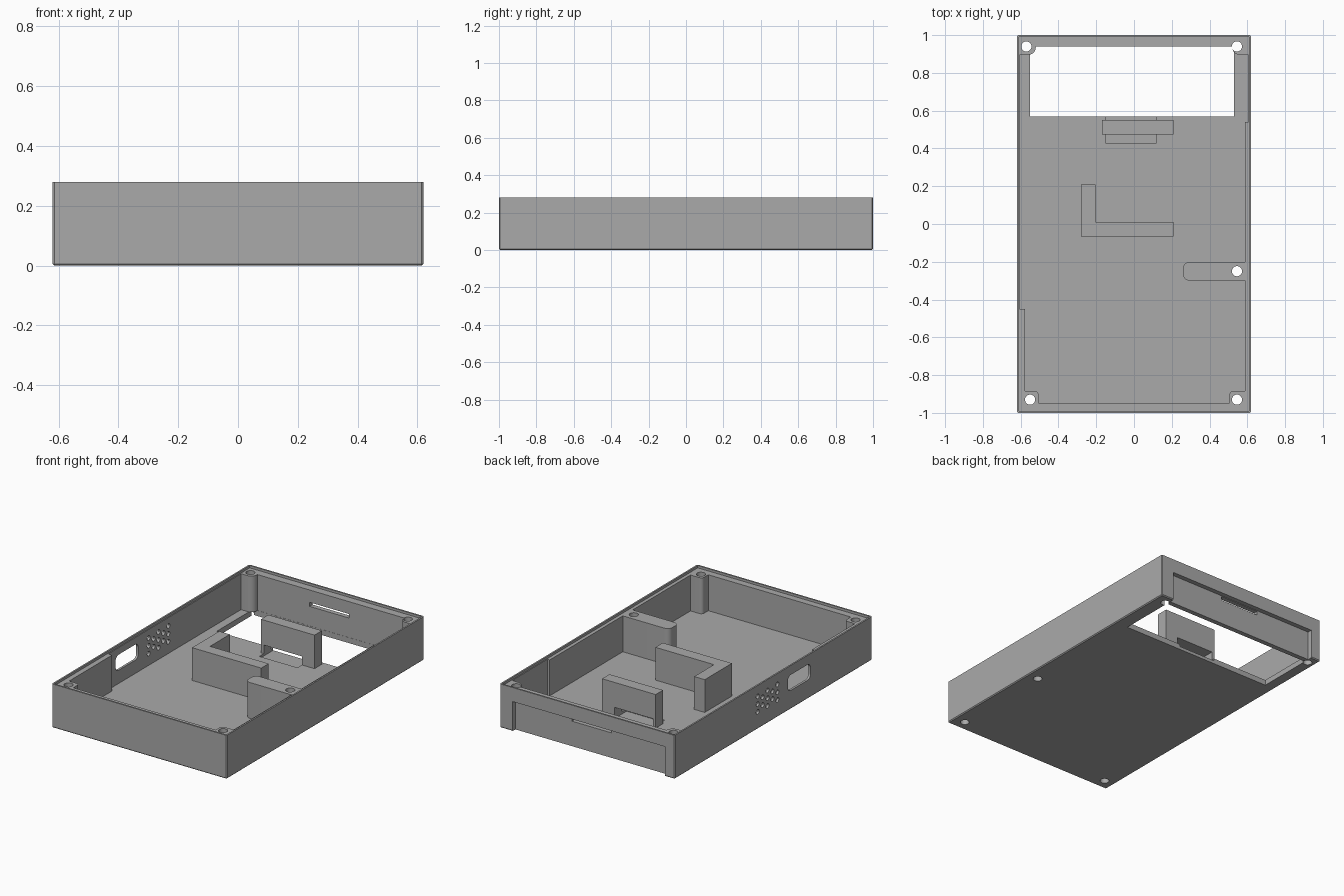
import bpy, bmesh, math
from mathutils import Matrix, Vector

if "Cube" in bpy.data.objects:
    bpy.data.objects.remove(bpy.data.objects["Cube"], do_unlink=True)

grey = bpy.data.materials.new("plain grey")
grey.use_nodes = True
grey.diffuse_color = (0.4, 0.4, 0.4, 1)
grey.node_tree.nodes["Principled BSDF"].inputs["Base Color"].default_value = (0.4, 0.4, 0.4, 1)


def finish(name, bm):
    bmesh.ops.recalc_face_normals(bm, faces=bm.faces)
    mesh = bpy.data.meshes.new(name)
    bm.to_mesh(mesh)
    bm.free()
    mesh.materials.append(grey)
    obj = bpy.data.objects.new(name, mesh)
    bpy.context.collection.objects.link(obj)
    return obj


def box(name, x, y, z, radius=0, pick=None, segments=6):
    """Box from ranges; edges chosen by pick(direction, midpoint) are rounded."""
    bm = bmesh.new()
    bmesh.ops.create_cube(bm, size=1)
    for v in bm.verts:
        v.co = Vector([(r[0] + r[1]) / 2 + c * (r[1] - r[0]) for r, c in zip((x, y, z), v.co)])
    if radius:
        edges = [e for e in bm.edges
                 if pick((e.verts[1].co - e.verts[0].co).normalized(),
                         (e.verts[0].co + e.verts[1].co) / 2)]
        bmesh.ops.bevel(bm, geom=edges, offset=radius, segments=segments,
                        profile=0.5, affect='EDGES')
    return finish(name, bm)


def drills(name, centres, radius, depth, turn):
    """Group of separate cylinders used for drilling."""
    bm = bmesh.new()
    for c in centres:
        bmesh.ops.create_cone(bm, cap_ends=True, segments=24, radius1=radius, radius2=radius,
                              depth=depth, matrix=Matrix.Translation(c) @ turn)
    return finish(name, bm)


def cut(obj, *cutters):
    bpy.context.view_layer.objects.active = obj
    for c in cutters:
        mod = obj.modifiers.new("cut", 'BOOLEAN')
        mod.operation = 'DIFFERENCE'
        mod.solver = 'EXACT'
        mod.object = c
        bpy.ops.object.modifier_apply(modifier=mod.name)


FLOOR, LEDGE, TOP = 0.035, 0.265, 0.28

# Outer case with a fine chamfer on the lower and upright edges
case = box("case", (-0.62, 0.62), (-1, 1), (0, TOP), 0.006,
           lambda d, m: abs(d.z) > 0.9 or m.z < 0.01, 1)

# Cutters for the case
lip = box("lip_cutter", (-0.61, 0.61), (-0.99, 0.99), (LEDGE, 0.4))
cavity = box("cavity_cutter", (-0.605, 0.605), (-0.947, 0.94), (FLOOR, 0.35))
window = box("window_cutter", (-0.55, 0.53), (0.57, 0.939), (-0.1, 0.05))
recess = box("back_recess_cutter", (-0.55, 0.53), (0.97, 1.1), (-0.1, 0.19))
card_slot = box("card_slot_cutter", (-0.15, 0.13), (0.9, 1.05), (0.16, 0.186))
port = box("port_cutter", (-0.7, -0.59), (-0.375, -0.145), (0.12, 0.22), 0.03,
           lambda d, m: abs(d.x) > 0.9)
pocket = box("pocket_cutter", (-0.15, 0.12), (0.43, 0.6), (0.02, 0.09))

vents = drills("vent_cutter",
               [Vector((-0.62, 0.06 + 0.05 * i, 0.16 + 0.05 * j / 2))
                for i in range(-2, 3)
                for j in ((-2, 0, 2) if i % 2 == 0 else (-1, 1))],
               0.015, 0.1, Matrix.Rotation(math.pi / 2, 4, 'Y'))
screws = drills("screw_cutter",
                [Vector((x, y, 0.15)) for x, y in
                 ((-0.57, 0.94), (0.545, 0.94), (-0.55, -0.93), (0.545, -0.93), (0.545, -0.25))],
                0.027, 0.6, Matrix.Identity(4))

cut(case, lip, cavity, window, recess, card_slot, port, pocket, vents, screws)
parts = [case]

# Corner screw posts, mirrored left and right
for side, s in (("right", -1), ("left", 1)):
    def inner(d, m, s=s):
        return abs(d.z) > 0.9 and m.x * s < 0.55 and abs(m.y) < 0.92
    xs = sorted((s * 0.52, s * 0.612))
    back = box("back_post_" + side, xs, (0.895, 0.968), (0.035, LEDGE), 0.04, inner)
    xs = sorted((s * 0.505, s * 0.612))
    front = box("front_post_" + side, xs, (-0.985, -0.885), (0.02, LEDGE), 0.02, inner)
    for post in (back, front):
        cut(post, screws)
        parts.append(post)

# Thickened side walls
parts.append(box("left_wall_liner", (0.588, 0.612), (-0.95, 0.54), (0.02, LEDGE)))
parts.append(box("right_wall_liner", (-0.612, -0.577), (-0.95, -0.45), (0.02, LEDGE)))

# Side screw rib with a rounded inner end
rib = box("screw_rib", (0.26, 0.612), (-0.3, -0.2), (0.02, LEDGE), 0.035,
          lambda d, m: abs(d.z) > 0.9 and m.x < 0.3)
cut(rib, screws)
parts.append(rib)

# Corner-shaped holder
holder = box("corner_holder", (-0.28, 0.21), (-0.065, 0.21), (0.02, 0.245))
notch = box("holder_cutter", (-0.205, 0.3), (0.01, 0.3), (-0.1, 0.4))
cut(holder, notch)
parts.append(holder)

# Upright stop with a connector opening at its foot
stop = box("connector_stop", (-0.17, 0.21), (0.475, 0.55), (0.025, 0.25))
cut(stop, pocket)
parts.append(stop)

for c in (lip, cavity, window, recess, card_slot, port, pocket, vents, screws, notch):
    bpy.data.objects.remove(c, do_unlink=True)

# Smooth the round surfaces, keep corners crisp
bpy.ops.object.select_all(action='DESELECT')
for p in parts:
    p.select_set(True)
bpy.context.view_layer.objects.active = case
bpy.ops.object.shade_smooth_by_angle(angle=math.radians(30))
